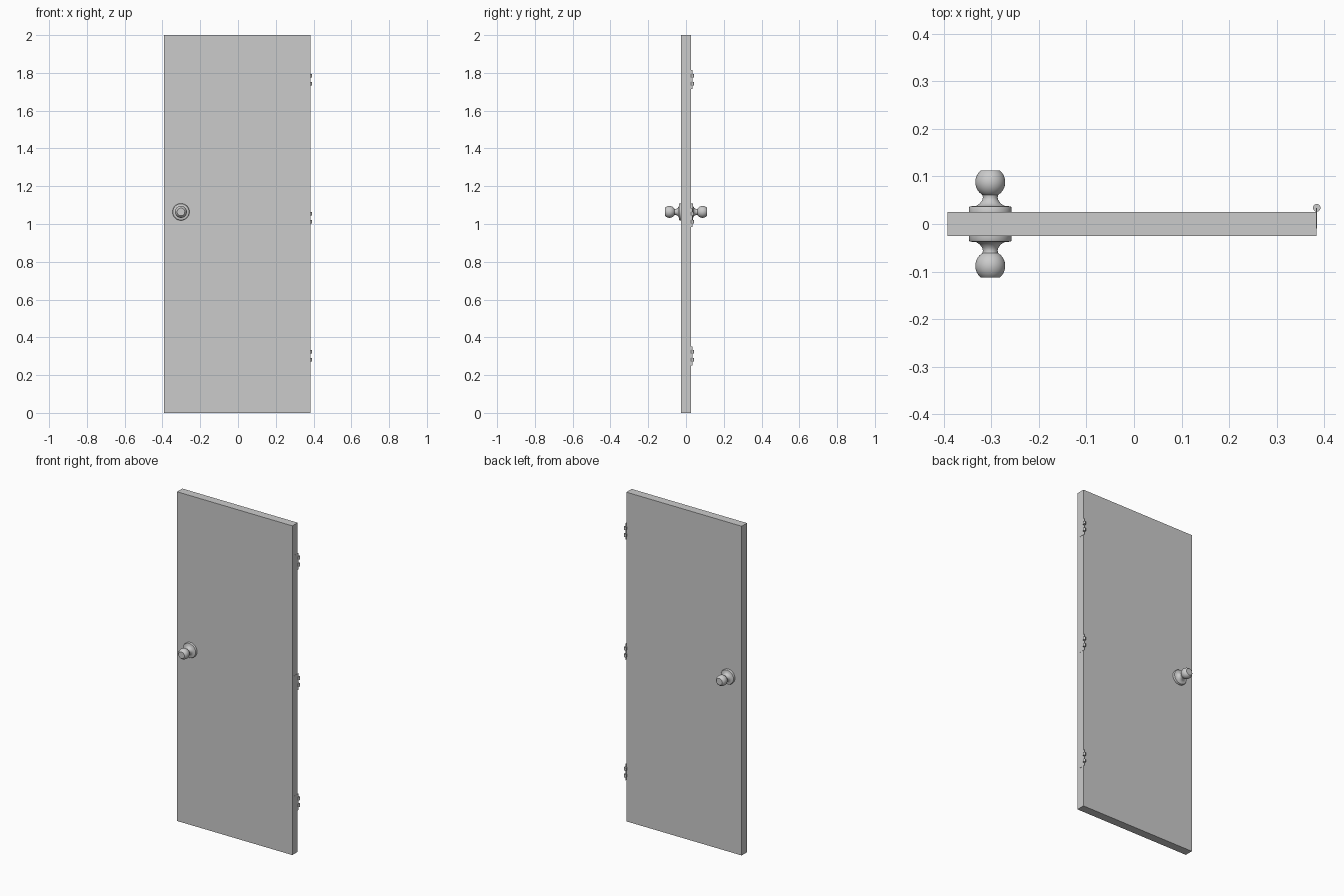
import bpy, bmesh, math
from mathutils import Matrix

cube = bpy.data.objects.get("Cube")
if cube:
    bpy.data.objects.remove(cube, do_unlink=True)

GREY = (0.6, 0.6, 0.6, 1)
grey = bpy.data.materials.new("plain_grey")
grey.use_nodes = True
grey.diffuse_color = GREY
grey.node_tree.nodes["Principled BSDF"].inputs["Base Color"].default_value = GREY


def finish(name, bm, smooth=False):
    bmesh.ops.recalc_face_normals(bm, faces=bm.faces)
    mesh = bpy.data.meshes.new(name)
    bm.to_mesh(mesh)
    bm.free()
    mesh.materials.append(grey)
    obj = bpy.data.objects.new(name, mesh)
    bpy.context.collection.objects.link(obj)
    if smooth:
        bpy.ops.object.select_all(action='DESELECT')
        obj.select_set(True)
        bpy.context.view_layer.objects.active = obj
        bpy.ops.object.shade_smooth_by_angle(angle=math.radians(35))
    return obj


def box(name, low, high):
    bm = bmesh.new()
    bmesh.ops.create_cube(bm, size=1)
    for v in bm.verts:
        v.co = [a + (b - a) * (c + 0.5) for a, b, c in zip(low, high, v.co)]
    return finish(name, bm)


def cylinder(name, centre, radius, height):
    bm = bmesh.new()
    bmesh.ops.create_cone(bm, cap_ends=True, segments=24, radius1=radius,
                          radius2=radius, depth=height,
                          matrix=Matrix.Translation(centre))
    return finish(name, bm, True)


def knob(name, side):
    # Rose plate, flared neck, then a ball with a flattened end
    profile = [(0, 0.024), (0.045, 0.024), (0.045, 0.034), (0.043, 0.037),
               (0.03, 0.038), (0.022, 0.043), (0.017, 0.05), (0.0155, 0.056)]
    ball_y, ball_r = 0.088, 0.0315
    for i in range(15):
        a = math.radians(-58 + i * 108 / 14)
        profile.append((ball_r * math.cos(a), ball_y + ball_r * math.sin(a)))
    profile += [(0.021, 0.1115), (0, 0.1115)]
    bm = bmesh.new()
    verts = [bm.verts.new((r, y, 0)) for r, y in profile]
    edges = [bm.edges.new(pair) for pair in zip(verts, verts[1:])]
    bmesh.ops.spin(bm, geom=verts + edges, cent=(0, 0, 0), axis=(0, 1, 0),
                   angle=math.tau, steps=32)
    bmesh.ops.remove_doubles(bm, verts=bm.verts, dist=0.00005)
    for v in bm.verts:
        v.co.y *= side
    bmesh.ops.translate(bm, verts=bm.verts, vec=(-0.302, 0, 1.064))
    finish(name, bm, True)


# Door slab
box("door_panel", (-0.392, -0.0255, 0), (0.383, 0.0255, 2))

# Knobs on both faces
knob("front_knob", -1)
knob("back_knob", 1)

# Hinges: a leaf on the edge and two knuckles behind it
for place, z in (("lower", 0.302), ("middle", 1.033), ("upper", 1.764)):
    box(place + "_hinge_leaf", (0.382, -0.009, z - 0.05), (0.384, 0.034, z + 0.05))
    for level, dz in (("bottom", -0.021), ("top", 0.021)):
        cylinder(f"{place}_hinge_{level}_knuckle", (0.384, 0.034, z + dz), 0.008, 0.018)
